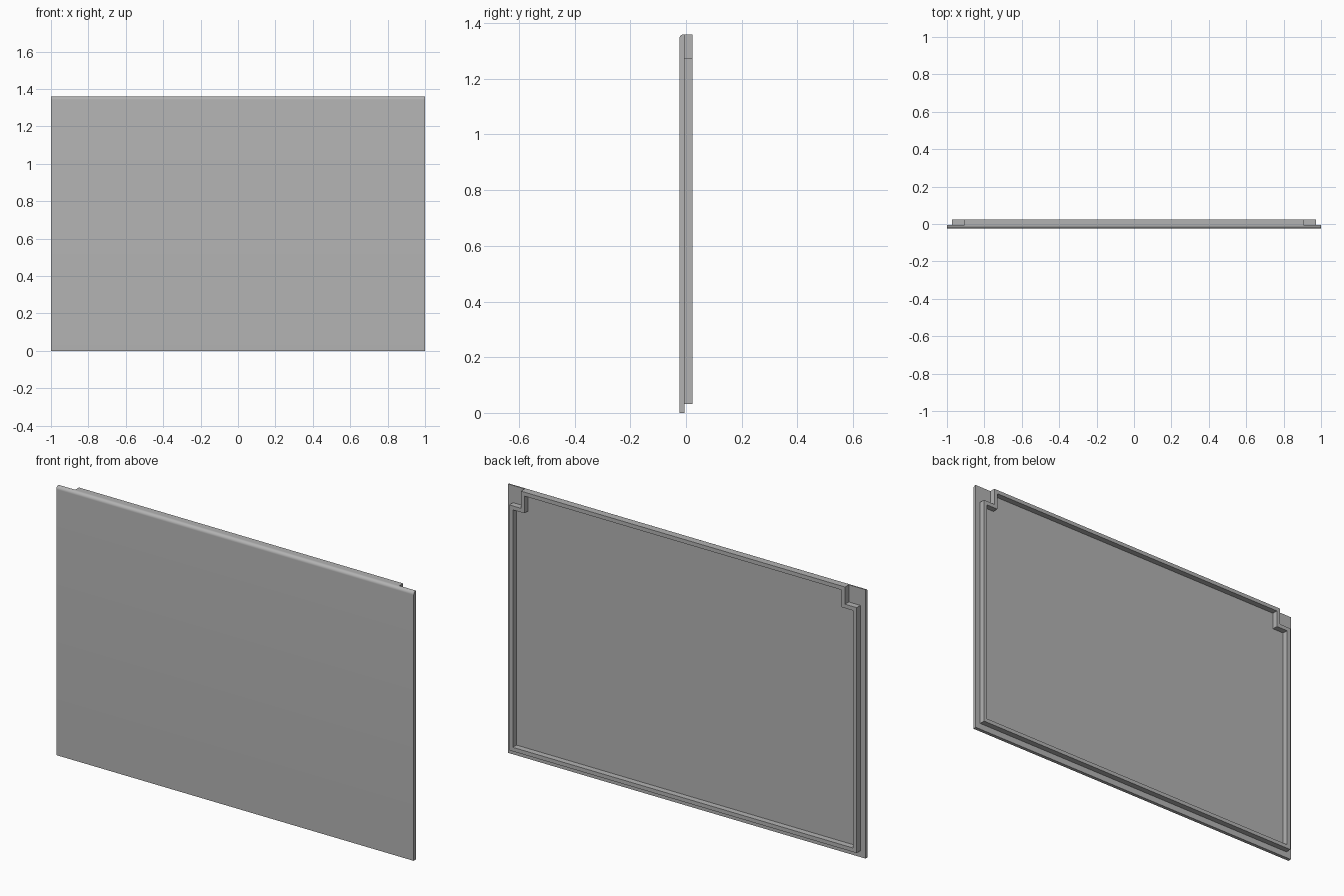
import bpy, bmesh, math

cube = bpy.data.objects.get("Cube")
if cube:
    bpy.data.objects.remove(cube, do_unlink=True)

H = 1.36                              # panel height
FRONT, MID, BACK = -0.024, -0.006, 0.024
WALL = 0.02                           # rim thickness
ROUND = 0.016                         # rounded top front edge

grey = bpy.data.materials.new("panel_grey")
grey.use_nodes = True
grey.diffuse_color = (0.45, 0.45, 0.45, 1)
grey.node_tree.nodes["Principled BSDF"].inputs["Base Color"].default_value = grey.diffuse_color


def finish(bm, name):
    bmesh.ops.recalc_face_normals(bm, faces=bm.faces)
    mesh = bpy.data.meshes.new(name)
    bm.to_mesh(mesh)
    bm.free()
    mesh.materials.append(grey)
    obj = bpy.data.objects.new(name, mesh)
    bpy.context.collection.objects.link(obj)
    return obj


def extrude(bm, faces, offset):
    geom = bmesh.ops.extrude_face_region(bm, geom=faces)["geom"]
    verts = [g for g in geom if isinstance(g, bmesh.types.BMVert)]
    bmesh.ops.translate(bm, verts=verts, vec=offset)


# Front panel: side profile with a rounded top front edge, swept across the width
profile = [(MID, H), (MID, 0), (FRONT, 0)]
for i in range(9):
    a = math.pi / 2 * i / 8
    profile.append((FRONT + ROUND * (1 - math.cos(a)), H - ROUND * (1 - math.sin(a))))
bm = bmesh.new()
face = bm.faces.new([bm.verts.new((-1, y, z)) for y, z in profile])
extrude(bm, [face], (2, 0, 0))
panel = finish(bm, "front_panel")
bpy.context.view_layer.objects.active = panel
panel.select_set(True)
bpy.ops.object.shade_smooth_by_angle(angle=math.radians(30))
panel.select_set(False)


# Rear rim: a thin wall along an outline notched at both top corners
def outline(inset):
    side, notch = 0.972 - inset, 0.907 - inset
    low, step, top = 0.032 + inset, 1.273 - inset, H - inset
    half = [(side, low), (side, step), (notch, step), (notch, top)]
    return half + [(-x, z) for x, z in reversed(half)]


bm = bmesh.new()
outer, inner = ([bm.verts.new((x, MID, z)) for x, z in outline(d)] for d in (0, WALL))
n = len(outer)
ring = [bm.faces.new((outer[i], outer[(i + 1) % n], inner[(i + 1) % n], inner[i]))
        for i in range(n)]
extrude(bm, ring, (0, BACK - MID, 0))
finish(bm, "rear_rim")
